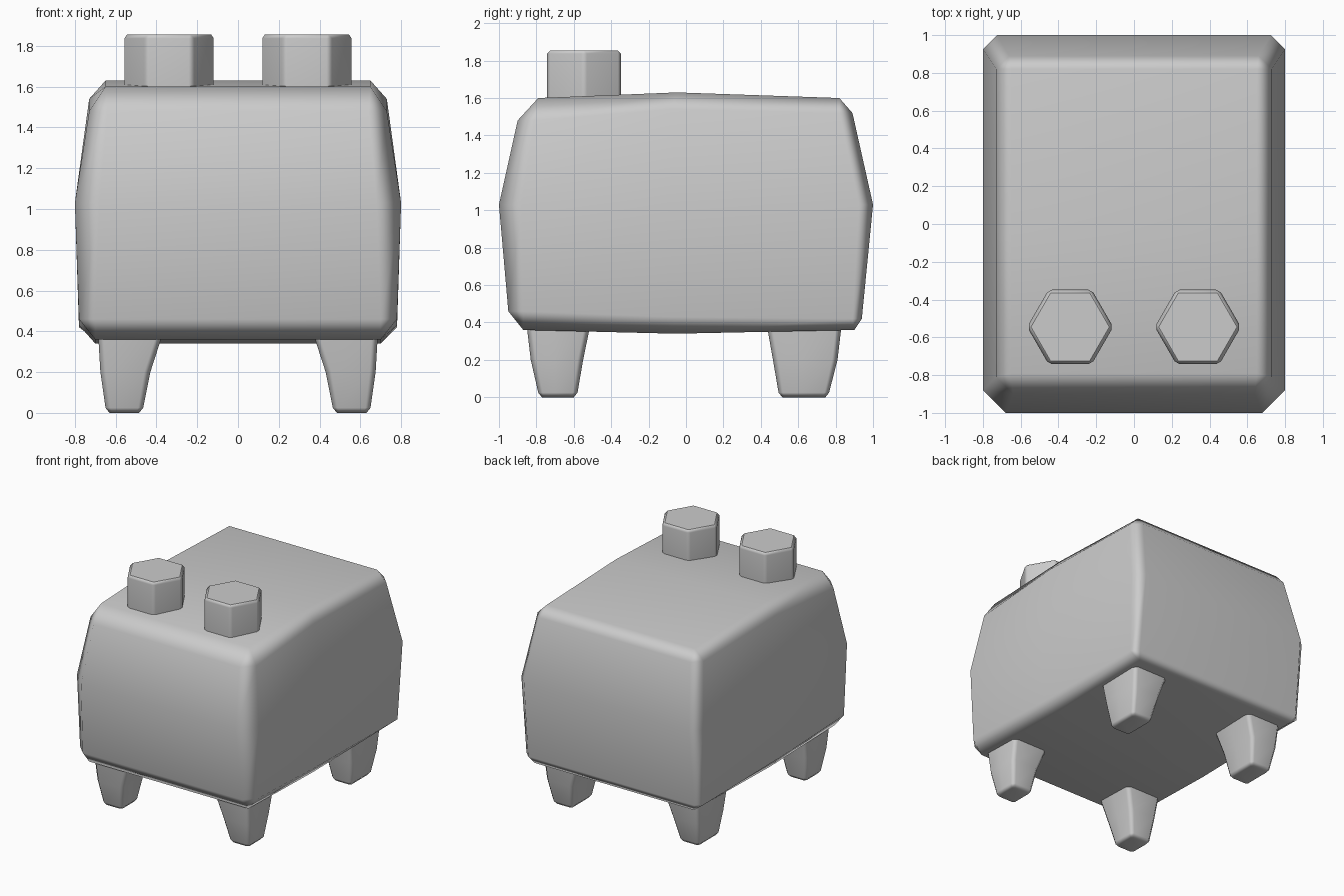
import bpy
import bmesh
import math

cube = bpy.data.objects.get("Cube")
if cube:
    bpy.data.objects.remove(cube, do_unlink=True)

GREY = 0.6
grey = bpy.data.materials.new("grey")
grey.use_nodes = True
grey.diffuse_color = (GREY, GREY, GREY, 1)
grey.node_tree.nodes["Principled BSDF"].inputs["Base Color"].default_value = grey.diffuse_color


def finish(obj, angle):
    """Material, smooth shading and face-weighted normals."""
    obj.data.materials.append(grey)
    bpy.ops.object.select_all(action="DESELECT")
    obj.select_set(True)
    bpy.context.view_layer.objects.active = obj
    bpy.ops.object.shade_smooth_by_angle(angle=math.radians(angle))
    weighted = obj.modifiers.new("weighted_normals", "WEIGHTED_NORMAL")
    weighted.keep_sharp = True


def ring(x0, x1, y0, y1, front_cut, back_cut, z):
    """Rectangle with cut corners; z holds the front, middle and back heights."""
    zf, zm, zb = z
    ym = (y0 + y1) / 2 - 0.08 * (y1 - y0) / 2
    f, b = front_cut, back_cut
    return [(x1, ym, zm), (x1, y1 - b, zb), (x1 - b, y1, zb),
            (x0 + b, y1, zb), (x0, y1 - b, zb), (x0, ym, zm),
            (x0, y0 + f, zf), (x0 + f, y0, zf),
            (x1 - f, y0, zf), (x1, y0 + f, zf)]


def loft(name, rings, angle):
    """Skin a stack of rings and close both ends along the middle line."""
    bm = bmesh.new()
    loops = [[bm.verts.new(p) for p in r] for r in rings]
    n = len(loops[0])
    for low, high in zip(loops, loops[1:]):
        for i in range(n):
            j = (i + 1) % n
            bm.faces.new((low[i], low[j], high[j], high[i]))
    for end in (loops[0], loops[-1]):
        bm.faces.new(end[:6])
        bm.faces.new(end[5:] + end[:1])
    bmesh.ops.remove_doubles(bm, verts=bm.verts, dist=0.0005)
    bmesh.ops.recalc_face_normals(bm, faces=bm.faces)
    mesh = bpy.data.meshes.new(name)
    bm.to_mesh(mesh)
    bm.free()
    obj = bpy.data.objects.new(name, mesh)
    bpy.context.collection.objects.link(obj)
    finish(obj, angle)


# Body: bulging block with chamfered edges and a slightly peaked top
loft("body", [
    ring(-0.70, 0.70, -0.87, 0.90, 0, 0, (0.36, 0.34, 0.36)),
    ring(-0.78, 0.78, -0.95, 0.94, 0.08, 0.05, (0.46, 0.43, 0.42)),
    ring(-0.80, 0.80, -1.00, 1.00, 0.12, 0.075, (1.03, 1.03, 1.03)),
    ring(-0.73, 0.73, -0.90, 0.89, 0.09, 0.07, (1.48, 1.54, 1.52)),
    ring(-0.65, 0.65, -0.79, 0.82, 0, 0, (1.60, 1.63, 1.60)),
], 70)


def leg(name, side, top, mid, foot):
    """Tapered leg; each section is inner x, outer x, front y, back y."""
    def section(s, cut, z, inset=0):
        xs = sorted((side * (s[0] + inset), side * (s[1] - inset)))
        return ring(*xs, s[2] + inset, s[3] - inset, cut, cut, (z, z, z))
    loft(name, [section(foot, 0.015, 0, 0.02), section(foot, 0.025, 0.025),
                section(mid, 0.03, 0.2), section(top, 0.03, 0.37)], 70)


for label, side in (("left", 1), ("right", -1)):
    leg("front_leg_" + label, side, (0.375, 0.685, -0.85, -0.515),
        (0.43, 0.675, -0.83, -0.55), (0.465, 0.65, -0.79, -0.58))
    leg("back_leg_" + label, side, (0.375, 0.685, 0.435, 0.83),
        (0.43, 0.675, 0.465, 0.81), (0.465, 0.65, 0.495, 0.765))

    # Hexagonal knob near the front of the top
    bpy.ops.mesh.primitive_cylinder_add(
        vertices=6, radius=0.228, depth=0.3,
        location=(side * 0.338, -0.545, 1.705), rotation=(0, 0, math.pi / 6))
    knob = bpy.context.object
    knob.name = "knob_" + label
    bevel = knob.modifiers.new("bevel", "BEVEL")
    bevel.width = 0.018
    bevel.segments = 1
    bevel.limit_method = "ANGLE"
    finish(knob, 70)
